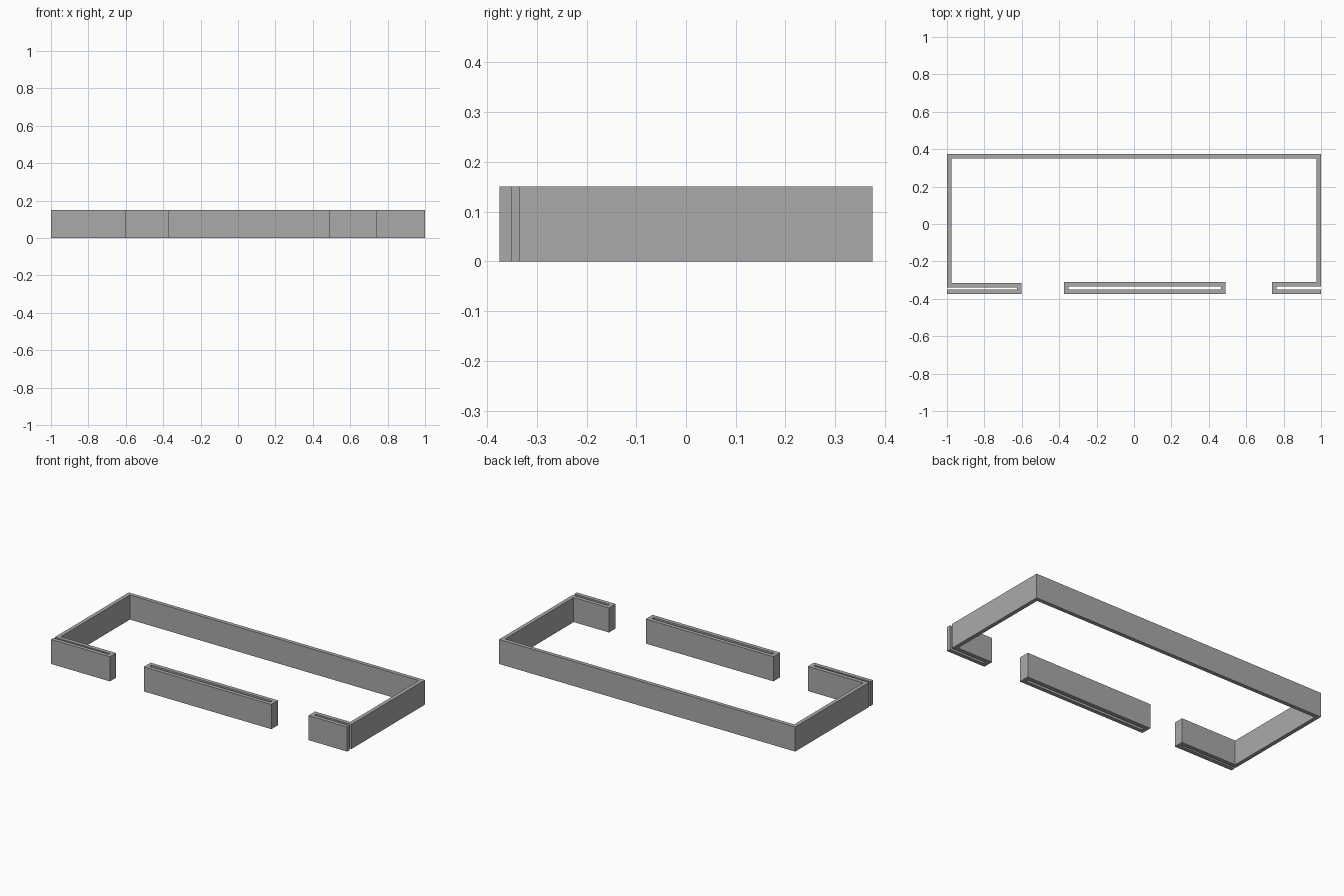
import bpy, bmesh
from mathutils import Vector

cube = bpy.data.objects.get("Cube")
if cube:
    bpy.data.objects.remove(cube, do_unlink=True)

HEIGHT = 0.15
HALF = 0.012  # half the wall thickness

grey = bpy.data.materials.new("plain_grey")
grey.use_nodes = True
grey.diffuse_color = (0.4, 0.4, 0.4, 1)
bsdf = next(n for n in grey.node_tree.nodes if n.type == 'BSDF_PRINCIPLED')
bsdf.inputs["Base Color"].default_value = (0.4, 0.4, 0.4, 1)
bsdf.inputs["Roughness"].default_value = 0.8


def wall(name, path, closed=False):
    """Extrude a mitred wall of even thickness along a centre line."""
    pts = [Vector(p) for p in path]
    n = len(pts)
    bm = bmesh.new()
    rows = []
    for i, p in enumerate(pts):
        before = (p - pts[i - 1]).normalized() if closed or i > 0 else None
        after = (pts[(i + 1) % n] - p).normalized() if closed or i < n - 1 else None
        a, b = before or after, after or before
        na, nb = Vector((-a.y, a.x)), Vector((-b.y, b.x))
        side = (na + nb) * HALF / (1 + na.dot(nb))
        rows.append([bm.verts.new((q.x, q.y, z))
                     for q, z in ((p + side, 0), (p - side, 0),
                                  (p - side, HEIGHT), (p + side, HEIGHT))])
    for i in range(n if closed else n - 1):
        r, s = rows[i], rows[(i + 1) % n]
        for k in range(4):
            m = (k + 1) % 4
            bm.faces.new((r[k], r[m], s[m], s[k]))
    if not closed:
        bm.faces.new(rows[0])
        bm.faces.new(rows[-1])
    bmesh.ops.recalc_face_normals(bm, faces=bm.faces)
    # Merge the flat mitre seams
    bmesh.ops.dissolve_limit(bm, angle_limit=0.01, verts=bm.verts, edges=bm.edges)
    mesh = bpy.data.meshes.new(name)
    bm.to_mesh(mesh)
    bm.free()
    mesh.materials.append(grey)
    obj = bpy.data.objects.new(name, mesh)
    bpy.context.collection.objects.link(obj)
    return obj


# Outer wall, folded back on itself at both front returns
wall("perimeter_wall", [
    (-1, -0.363), (-0.614, -0.363), (-0.614, -0.327), (-0.988, -0.327),
    (-0.988, 0.363), (0.988, 0.363),
    (0.988, -0.323), (0.75, -0.323), (0.75, -0.363), (1, -0.363)])

# Free-standing hollow wall between the two openings
wall("front_middle_wall", [
    (-0.362, -0.363), (0.476, -0.363), (0.476, -0.321), (-0.362, -0.321)], closed=True)
